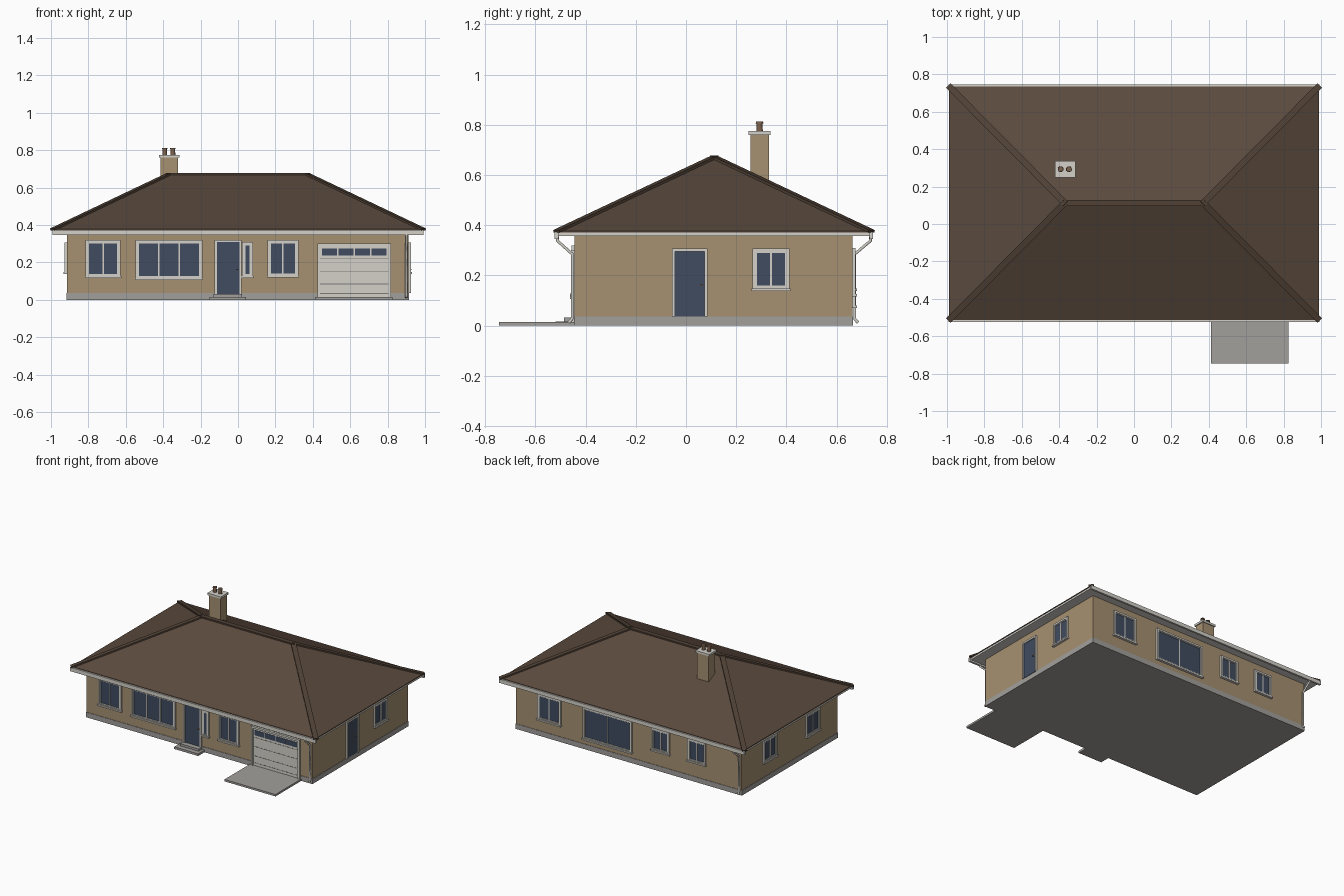
import bpy
import bmesh
from mathutils import Matrix, Vector

cube = bpy.data.objects.get("Cube")
if cube:
    bpy.data.objects.remove(cube)


def material(name, r, g, b):
    m = bpy.data.materials.new(name)
    m.use_nodes = True
    m.diffuse_color = (r, g, b, 1)
    m.node_tree.nodes["Principled BSDF"].inputs["Base Color"].default_value = (r, g, b, 1)
    return m


WALL = material("tan render", .38, .28, .165)
ROOF = material("brown tiles", .105, .069, .048)
RIDGE = material("dark ridge tiles", .08, .053, .037)
TRIM = material("off white trim", .66, .64, .59)
GLASS = material("blue glass", .052, .072, .115)
STONE = material("concrete", .36, .35, .33)
POT = material("clay", .2, .12, .075)
GROOVE = material("grey groove", .2, .2, .19)
BRASS = material("brass", .3, .21, .1)

X0, X1, Y0, Y1 = -.915, .912, -.444, .663     # wall rectangle
EX, EY0, EY1, EZ = .988, -.512, .735, .378    # roof eaves
RX, RY, RZ = .37, .112, .672                  # ridge


def finish(name, bm, mat):
    bmesh.ops.recalc_face_normals(bm, faces=bm.faces)
    me = bpy.data.meshes.new(name)
    bm.to_mesh(me)
    bm.free()
    me.materials.append(mat)
    ob = bpy.data.objects.new(name, me)
    bpy.context.collection.objects.link(ob)
    return ob


def boxes(name, mat, spans):
    """One object made of boxes given as x, y and z ranges."""
    bm = bmesh.new()
    for xs, ys, zs in spans:
        ends = (xs, ys, zs)
        mid = Vector([(a + b) / 2 for a, b in ends])
        size = [abs(b - a) for a, b in ends]
        bmesh.ops.create_cube(bm, size=1, matrix=Matrix.Translation(mid) @ Matrix.Diagonal((*size, 1)))
    return finish(name, bm, mat)


def on_wall(side, us, zs, ds):
    """Box on a wall: range along it, height range, distance range outward."""
    if side in ("front", "back"):
        ys = [Y0 - d if side == "front" else Y1 + d for d in ds]
        return us, ys, zs
    xs = [X1 + d if side == "left" else X0 - d for d in ds]
    return xs, us, zs


def casing(side, u0, u1, z0, z1, w, out):
    """Four bars around an opening."""
    d = (-.002, out)
    return [on_wall(side, (u0, u0 + w), (z0, z1), d),
            on_wall(side, (u1 - w, u1), (z0, z1), d),
            on_wall(side, (u0 + w, u1 - w), (z1 - w, z1), d),
            on_wall(side, (u0 + w, u1 - w), (z0, z0 + w), d)]


def window(name, side, u0, u1, z0, z1, panes):
    w = .013
    bars = casing(side, u0, u1, z0, z1, w, .012)
    bars += casing(side, u0 + w, u1 - w, z0 + w, z1 - w, .005, .008)
    step = (u1 - u0 - 2 * w) / panes
    for i in range(1, panes):
        u = u0 + w + step * i
        bars.append(on_wall(side, (u - .004, u + .004), (z0 + w, z1 - w), (0, .008)))
    bars.append(on_wall(side, (u0 - .004, u1 + .004), (z0 - .004, z0 + .006), (0, .018)))
    boxes(name + "_frame", TRIM, bars)
    boxes(name + "_glass", GLASS, [on_wall(side, (u0 + .01, u1 - .01), (z0 + .01, z1 - .01), (-.002, .004))])


def door(name, side, u0, u1, z0, z1):
    w = .012
    boxes(name + "_frame", TRIM, casing(side, u0, u1, z0, z1, w, .012)[:3])
    boxes(name, GLASS, [on_wall(side, (u0 + w, u1 - w), (z0, z1 - w), (-.002, .005))])
    boxes(name + "_handle", BRASS, [on_wall(side, (u1 - .03, u1 - .018), (.158, .164), (.005, .015))])


# Body and plinth
boxes("walls", WALL, [((X0, X1), (Y0, Y1), (.036, .366))])
boxes("plinth", STONE, [((X0 - .003, X1 + .003), (Y0 - .003, Y1 + .003), (0, .037))])

# Windows and doors
for name, side, u0, u1, z0, z1, panes in (
        ("bedroom_window", "front", -.815, -.628, .12, .32, 2),
        ("living_window", "front", -.548, -.19, .11, .32, 3),
        ("kitchen_window", "front", .158, .323, .122, .32, 2),
        ("sidelight", "front", .022, .08, .12, .308, 1),
        ("back_room_window", "back", .545, .735, .12, .31, 2),
        ("patio_window", "back", -.03, .365, .075, .31, 2),
        ("back_small_window", "back", -.336, -.19, .143, .307, 2),
        ("back_end_window", "back", -.628, -.482, .143, .307, 2),
        ("garage_side_window", "left", .265, .412, .143, .307, 2),
        ("side_window_rear", "right", .265, .42, .143, .307, 2),
        ("side_window_front", "right", -.23, -.075, .143, .307, 2)):
    window(name, side, u0, u1, z0, z1, panes)
door("front_door", "front", -.125, .02, .03, .32)
door("side_door", "left", -.055, .085, .036, .307)

# Garage door with a strip of panes and panel joints
boxes("garage_frame", TRIM, casing("front", .425, .818, .012, .3, .014, .014)[:3])
boxes("garage_door", TRIM, [on_wall("front", (.438, .805), (.014, .288), (-.002, .006))])
boxes("garage_panes", GLASS, [on_wall("front", (.449 + .088 * i, .53 + .088 * i), (.236, .274), (0, .008))
                              for i in range(4)])
boxes("garage_joints", GROOVE, [on_wall("front", (.438, .805), (z, z + .004), (0, .007))
                                for z in (.032, .082, .15, .217)])

# Steps and driveway
boxes("front_steps", STONE, [((-.152, .042), (-.52, Y0), (0, .016)),
                             ((-.13, .022), (-.485, Y0), (.012, .032))])
boxes("driveway", STONE, [((.412, .825), (-.745, Y0), (0, .014))])

# Hipped roof over a boxed eave
boxes("eave_box", TRIM, [((-EX + .003, EX - .003), (EY0 + .003, EY1 - .003), (.358, .374))])
bm = bmesh.new()
corners = [(-EX, EY0), (EX, EY0), (EX, EY1), (-EX, EY1)]
low = [bm.verts.new((x, y, .371)) for x, y in corners]
top = [bm.verts.new((x, y, EZ)) for x, y in corners]
rl, rr = [bm.verts.new((s * RX, RY, RZ)) for s in (-1, 1)]
bm.faces.new(low)
for i in range(4):
    j = (i + 1) % 4
    bm.faces.new((low[i], low[j], top[j], top[i]))
for face in ((top[0], top[1], rr, rl), (top[1], top[2], rr), (top[2], top[3], rl, rr), (top[3], top[0], rl)):
    bm.faces.new(face)
finish("roof", bm, ROOF)

# Ridge and hip caps
bm = bmesh.new()
edges = [((-RX, RY, RZ), (RX, RY, RZ))]
edges += [((x, y, EZ), ((1 if x > 0 else -1) * RX, RY, RZ)) for x, y in corners]
for a, b in edges:
    a, b = Vector(a), Vector(b)
    along = (b - a).normalized()
    across = along.cross(Vector((0, 0, 1))).normalized()
    up = across.cross(along)
    rot = Matrix((along, across, up)).transposed().to_4x4()
    size = Matrix.Diagonal(((b - a).length + .012, .034, .01, 1))
    bmesh.ops.create_cube(bm, size=1, matrix=Matrix.Translation((a + b) / 2) @ rot @ size)
finish("ridge_caps", bm, RIDGE)

# Gutters along the front and back eaves
boxes("gutters", TRIM, [((-.992, .992), ys, (.346, .374))
                        for ys in ((EY0 - .011, EY0 + .004), (EY1 - .004, EY1 + .01))])

# Downpipes at two opposite corners
for name, x, wall, eave, s in (("front_downpipe", .9, Y0, EY0, -1), ("back_downpipe", -.9, Y1, EY1, 1)):
    cu = bpy.data.curves.new(name, "CURVE")
    cu.dimensions = "3D"
    cu.bevel_depth = .007
    cu.bevel_resolution = 1
    cu.use_fill_caps = True
    path = [(eave, .355), (eave, .338), (wall + s * .009, .285), (wall + s * .009, .028), (wall + s * .022, .012)]
    sp = cu.splines.new("POLY")
    sp.points.add(len(path) - 1)
    for p, (y, z) in zip(sp.points, path):
        p.co = (x, y, z, 1)
    cu.materials.append(TRIM)
    bpy.context.collection.objects.link(bpy.data.objects.new(name, cu))

# Chimney with cap and two pots
boxes("chimney", WALL, [((-.415, -.32), (.256, .33), (.5, .762))])
boxes("chimney_cap", TRIM, [((-.423, -.313), (.249, .337), (.76, .775))])
bm = bmesh.new()
for x in (-.392, -.348):
    for r, z, h in ((.013, .79, .034), (.0155, .809, .007)):
        bmesh.ops.create_cone(bm, cap_ends=True, segments=16, radius1=r, radius2=r * .9, depth=h,
                              matrix=Matrix.Translation((x, .293, z)))
finish("chimney_pots", bm, POT)
